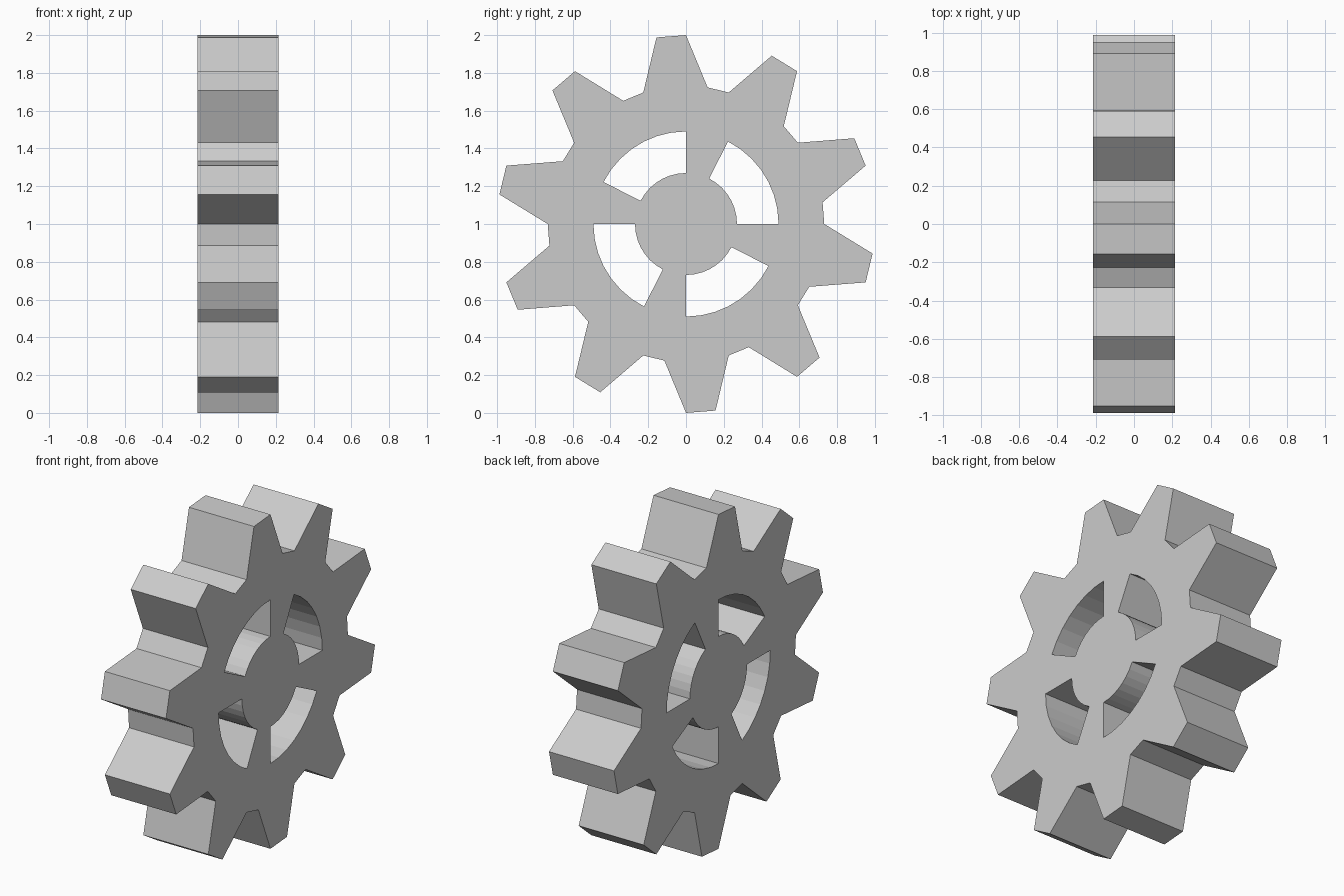
import bpy
import bmesh
from math import sin, cos, radians

if "Cube" in bpy.data.objects:
    bpy.data.objects.remove(bpy.data.objects["Cube"])

STEPS = 40            # 10 teeth, four profile points each (9 degrees apart)
HUB_R, RIM_R = 0.27, 0.49
ROOT_R, TIP_R = 0.732, 1.0
THICKNESS = 0.43


def ring(bm, radius_at):
    """Ring of vertices in the YZ plane, clockwise from the top."""
    verts = []
    for k in range(STEPS):
        a, r = radians(360 / STEPS * k), radius_at(k)
        verts.append(bm.verts.new((0, r * sin(a), 1 + r * cos(a))))
    return verts


bm = bmesh.new()
hub = ring(bm, lambda k: HUB_R)
rim = ring(bm, lambda k: RIM_R)
teeth = ring(bm, lambda k: TIP_R if k % 4 in (0, 3) else ROOT_R)

# Hub disc, four spokes (three steps wide per quarter) and toothed rim
bm.faces.new(hub)
for k in range(STEPS):
    n = (k + 1) % STEPS
    if k % 10 < 3:
        bm.faces.new((hub[k], rim[k], rim[n], hub[n]))
    bm.faces.new((rim[k], teeth[k], teeth[n], rim[n]))
bmesh.ops.recalc_face_normals(bm, faces=bm.faces)

mesh = bpy.data.meshes.new("gear_wheel")
bm.to_mesh(mesh)
bm.free()
gear = bpy.data.objects.new("gear_wheel", mesh)
bpy.context.collection.objects.link(gear)

# Thickness, centred on x = 0
solid = gear.modifiers.new("thickness", 'SOLIDIFY')
solid.thickness = THICKNESS
solid.offset = 0
